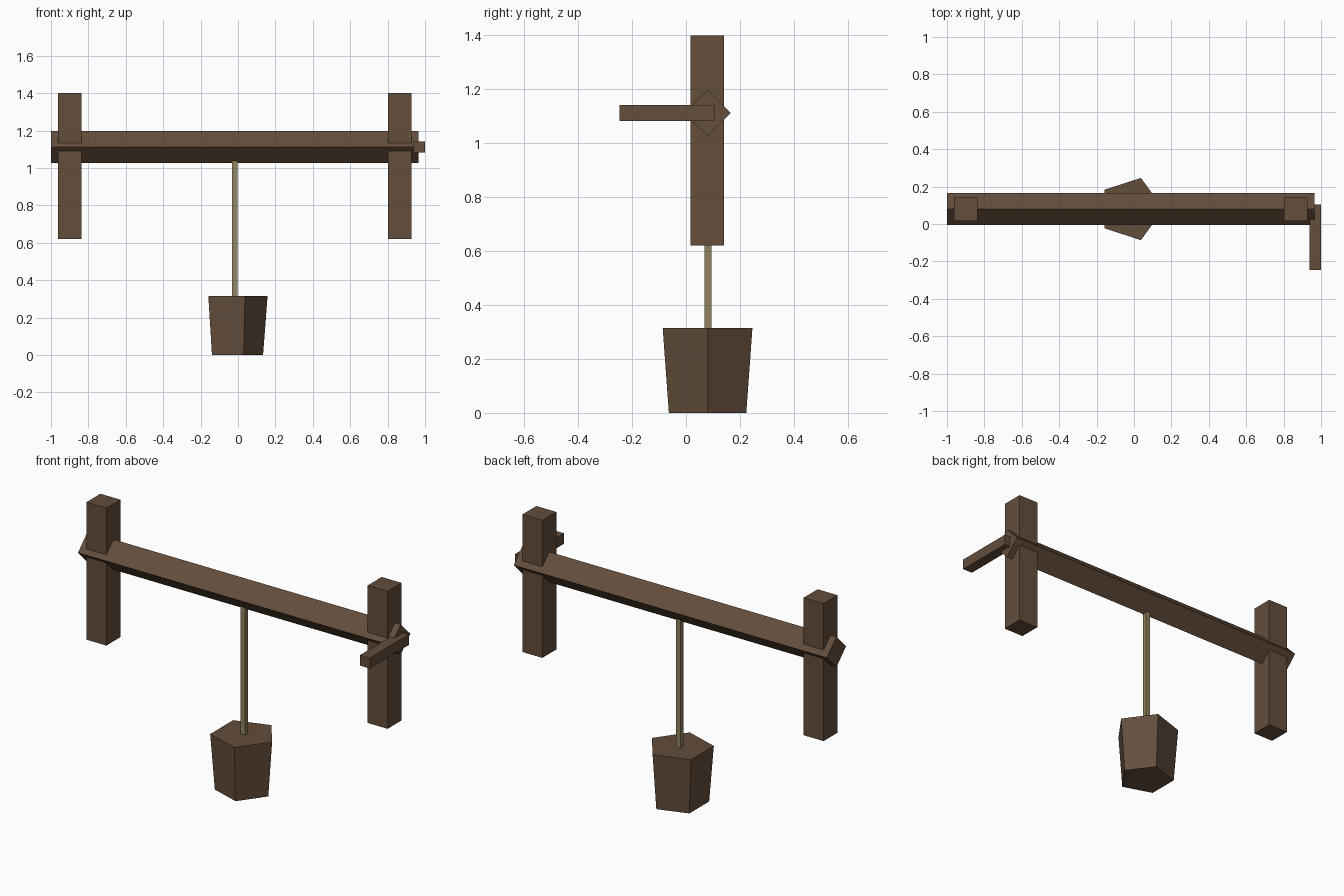
import bpy, math
from mathutils import Matrix

if "Cube" in bpy.data.objects:
    bpy.data.objects.remove(bpy.data.objects["Cube"])


def material(name, rgb):
    m = bpy.data.materials.new(name)
    m.diffuse_color = (*rgb, 1)
    m.use_nodes = True
    m.node_tree.nodes["Principled BSDF"].inputs["Base Color"].default_value = m.diffuse_color
    return m


WOOD = material("dark wood", (0.125, 0.075, 0.044))
ROPE = material("tan rope", (0.29, 0.23, 0.115))
AXIS_Y = 0.08  # depth of the shared centre line


def box(name, lo, hi, mat, turn=0):
    """Box between two corners, optionally turned about its own x axis."""
    bpy.ops.mesh.primitive_cube_add(size=1)
    ob = bpy.context.object
    ob.name = name
    size = [h - l for l, h in zip(lo, hi)]
    ob.data.transform(Matrix.Rotation(turn, 4, 'X') @ Matrix.Diagonal((*size, 1)))
    ob.location = [(l + h) / 2 for l, h in zip(lo, hi)]
    ob.data.materials.append(mat)
    return ob


# Upright posts
for side, x in (("left", -0.9), ("right", 0.865)):
    box(side + "_post", (x - 0.0625, 0.0165, 0.62), (x + 0.0625, 0.1415, 1.4), WOOD)

# Crossbeam: square section standing on its edge
h = 0.086 / math.sqrt(2)
box("crossbeam", (-1, AXIS_Y - h, 1.112 - h), (0.965, AXIS_Y + h, 1.112 + h),
    WOOD, math.radians(45))

# Crank handle on the right end
box("crank_handle", (0.939, -0.247, 1.082), (1.0, 0.105, 1.142), WOOD)

# Rope from beam to bucket
box("rope", (-0.032, AXIS_Y - 0.011, 0.3), (-0.004, AXIS_Y + 0.015, 1.08), ROPE)

# Five-sided tapered bucket with one corner pointing to +x
bpy.ops.mesh.primitive_cone_add(vertices=5, radius1=0.151, radius2=0.175, depth=0.315)
bucket = bpy.context.object
bucket.name = "bucket"
bx = max(bucket.data.vertices, key=lambda v: v.co.xy.length).co
bucket.data.transform(Matrix.Rotation(-math.atan2(bx.y, bx.x), 4, 'Z'))
bucket.location = (-0.017, AXIS_Y, 0.1575)
bucket.data.materials.append(WOOD)
